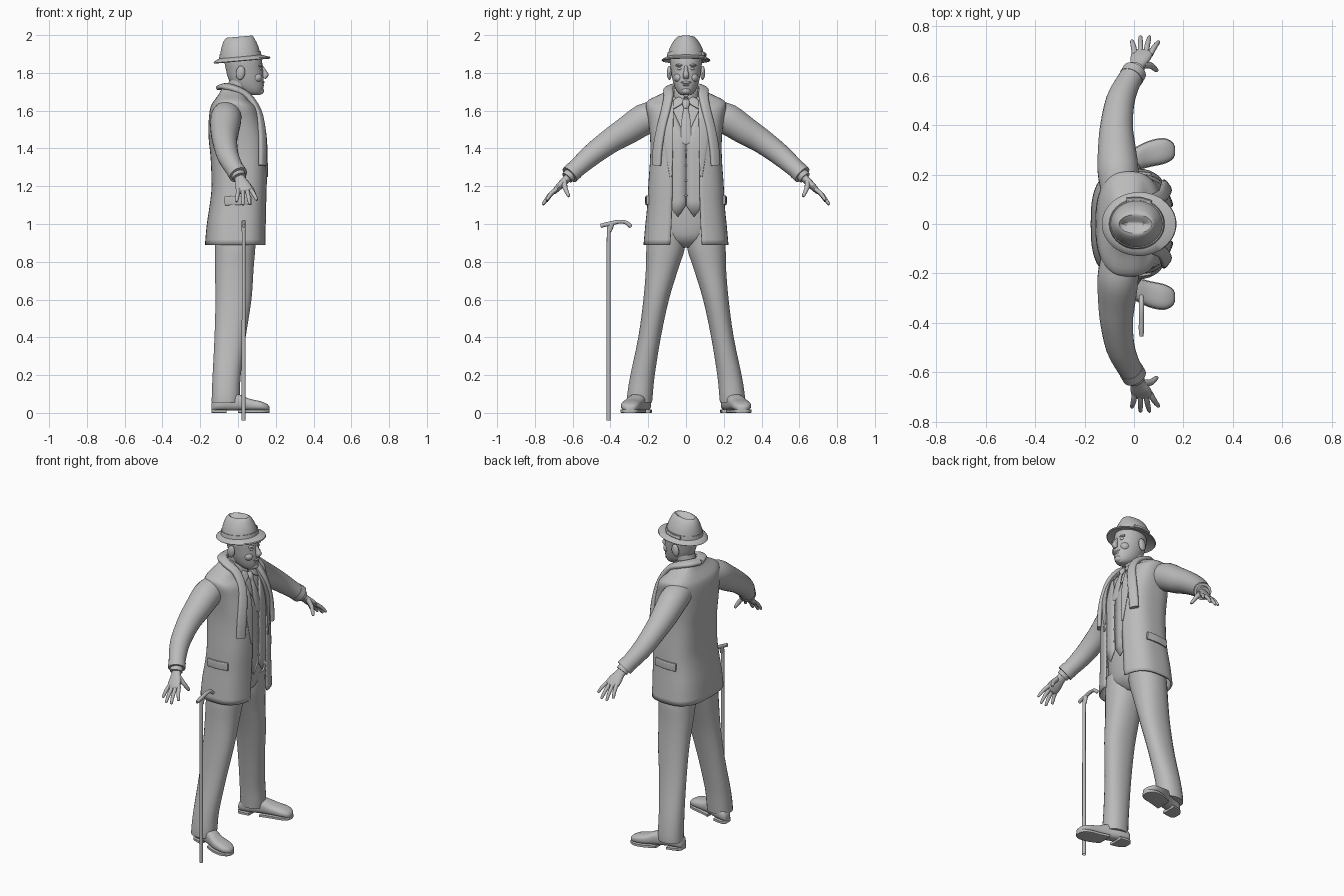
import bpy, bmesh, math
from mathutils import Vector, Matrix

grey = bpy.data.materials.new("plain_grey")
grey.diffuse_color = (0.5, 0.5, 0.5, 1)


def finish(name, bm, closed=True):
    if closed:
        bmesh.ops.recalc_face_normals(bm, faces=bm.faces)
    me = bpy.data.meshes.new(name)
    bm.to_mesh(me)
    bm.free()
    me.materials.append(grey)
    ob = bpy.data.objects.new(name, me)
    bpy.context.collection.objects.link(ob)
    return ob


def smooth_rows(rows, sub):
    """Catmull-Rom interpolation of tuples."""
    if sub < 2:
        return rows
    out, last = [], len(rows) - 1
    for i in range(last):
        a, b, c, d = rows[max(i - 1, 0)], rows[i], rows[i + 1], rows[min(i + 2, last)]
        for k in range(sub):
            t = k / sub
            out.append(tuple(q + .5 * t * (r - p + t * (2 * p - 5 * q + 4 * r - s + t * (3 * (q - r) + s - p)))
                             for p, q, r, s in zip(a, b, c, d)))
    return out + [rows[-1]]


def power(v, p):
    return math.copysign(abs(v) ** p, v)


def loft(name, rings, n=24, p=1.0, sub=3):
    """Closed skin over rings of (centre, half axis A, half axis B) as 9 numbers."""
    bm, rows = bmesh.new(), []
    for r in smooth_rows(rings, sub):
        c, a, b = Vector(r[:3]), Vector(r[3:6]), Vector(r[6:])
        ts = [2 * math.pi * (j + .5) / n for j in range(n)]
        rows.append([bm.verts.new(c + a * power(math.cos(t), p) + b * power(math.sin(t), p)) for t in ts])
    for u, v in zip(rows, rows[1:]):
        for j in range(n):
            bm.faces.new((u[j], u[(j + 1) % n], v[(j + 1) % n], v[j]))
    bm.faces.new(rows[0][::-1])
    bm.faces.new(rows[-1])
    return finish(name, bm)


def level(x, y, z, rx, ry):
    return (x, y, z, rx, 0, 0, 0, ry, 0)


def sweep(name, pts, normal, side=1, n=16, p=1.0, sub=3, tip=False):
    """Strip or limb along points of (x, y, z, half width, half thickness)."""
    P = [Vector((q[0], q[1] * side, q[2])) for q in pts]
    rings = []
    for i, q in enumerate(pts):
        t = (P[min(i + 1, len(P) - 1)] - P[max(i - 1, 0)]).normalized()
        nv = normal(q) if callable(normal) else normal
        nv = Vector((nv[0], nv[1] * side, nv[2]))
        w = t.cross(nv).normalized()
        m = w.cross(t)
        rings.append((*P[i], *(w * q[3]), *(m * q[4])))
    if tip:
        rings.append((*(P[-1] + t * q[4] * .7), *(w * q[3] * .5), *(m * q[4] * .5)))
    return loft(name, rings, n, p, sub)


def blob(name, loc, size, tilt=0):
    bm = bmesh.new()
    bmesh.ops.create_uvsphere(bm, u_segments=16, v_segments=10, radius=1)
    m = Matrix.Translation(loc) @ Matrix.Rotation(tilt, 4, 'Y') @ Matrix.Diagonal((*size, 1))
    bmesh.ops.transform(bm, matrix=m, verts=bm.verts)
    return finish(name, bm)


def shell(name, rows, scale, thick, n=56, p=.7):
    """Open-fronted garment over rows of (z, back x, front x, half width, half gap)."""
    bm, grid = bmesh.new(), []
    for z, x0, x1, ry, gap in smooth_rows(rows, 3):
        cx, rx, ry = (x0 + x1) / 2, (x1 - x0) / 2 * scale, ry * scale
        t0 = math.asin(min(.95, max(gap, .001) / ry) ** (1 / p))
        ts = [t0 + (2 * math.pi - 2 * t0) * j / n for j in range(n + 1)]
        grid.append([bm.verts.new((cx + rx * power(math.cos(t), p), ry * power(math.sin(t), p), z)) for t in ts])
    for u, v in zip(grid, grid[1:]):
        for j in range(n):
            bm.faces.new((u[j], u[j + 1], v[j + 1], v[j]))
    ob = finish(name, bm, False)
    mod = ob.modifiers.new("cloth", 'SOLIDIFY')
    mod.thickness, mod.offset = thick, -1
    return ob


# jacket
coat = [(.89, -.175, .15, .225, .085), (1.0, -.165, .15, .215, .078), (1.1, -.15, .152, .205, .075),
        (1.2, -.14, .155, .2, .072), (1.35, -.145, .155, .19, .075), (1.45, -.155, .15, .19, .085),
        (1.55, -.155, .125, .2, .09), (1.62, -.145, .10, .213, .085), (1.655, -.125, .06, .2, .08),
        (1.69, -.10, .04, .13, .07), (1.72, -.085, .03, .085, .05)]
shell("jacket", coat, 1, .01)

# waistcoat with two pointed front tips and a V neck
gaps = [.002, .002, .002, .002, .045, .075, .08]
vest = shell("waistcoat", [(z, a, b, w, g) for (z, a, b, w, _), g in zip(coat[2:9], gaps)], .94, .006)
for v in vest.data.vertices:
    if v.co.z < 1.101 and v.co.x > 0:
        v.co.z -= .07 * max(0, 1 - abs(abs(v.co.y) - .045) / .045)
for i in range(4):
    blob("waistcoat_button", (.142 + .003 * (i < 3), 0, 1.15 + .08 * i), (.005, .007, .007))

# shirt body, neck, tie
loft("shirt", [level((a + b) / 2, 0, z, (b - a) * .44, w * .88) for z, a, b, w, _ in coat[4:]], p=.75)
loft("neck", [level(-.015, 0, 1.62, .06, .06), level(-.005, 0, 1.69, .06, .058), level(.015, 0, 1.77, .06, .06)])
sweep("tie_knot", [(.072, 0, 1.655, .018, .01), (.088, 0, 1.635, .02, .014), (.097, 0, 1.61, .011, .01)], (1, 0, .4))
sweep("tie", [(.095, 0, 1.615, .011, .007), (.117, 0, 1.55, .024, .007), (.136, 0, 1.45, .032, .007),
              (.138, 0, 1.41, .02, .005)], (1, 0, .2))

# trousers
loft("hips", [level(-.01, 0, .875, .05, .04), level(-.01, 0, .92, .1, .13), level(-.005, 0, 1.0, .112, .18),
              level(0, 0, 1.14, .118, .18)], p=.9)


def outward(q):
    return (q[0] + .03, q[1] * .6, .25)


for s, tag in ((1, "left"), (-1, "right")):
    # leg
    loft(tag + "_trouser_leg", [level(-.012, s * .1, .99, .11, .09), level(-.015, s * .107, .88, .108, .103),
         level(-.02, s * .127, .76, .103, .086), level(-.024, s * .158, .6, .096, .068),
         level(-.042, s * .193, .4, .083, .06), level(-.06, s * .23, .2, .075, .065),
         level(-.064, s * .243, .1, .075, .068), level(-.066, s * .246, .055, .074, .067)], p=.9)
    # shoe with sole and heel
    foot = [(-.14, .222, .02, .05), (-.12, .224, .04, .08), (-.06, .237, .045, .1), (0, .26, .045, .1),
            (.06, .283, .051, .075), (.12, .295, .05, .062), (.155, .296, .033, .046), (.166, .296, .012, .032)]
    loft(tag + "_shoe", [(x, s * y, (t + .012) / 2, 0, w, 0, 0, 0, (t - .012) / 2) for x, y, w, t in foot], p=.75)
    for part, seg in (("sole", foot[3:]), ("heel", foot[:3])):
        loft(tag + "_shoe_" + part, [(x, s * y, .009, 0, w + .003, 0, 0, 0, .009) for x, y, w, t in seg], 12, .2)
    # sleeve and shirt cuff
    arm = [(-.06, .14, 1.58, .075), (-.065, .22, 1.555, .083), (-.07, .32, 1.49, .075), (-.07, .4, 1.44, .066),
           (-.055, .5, 1.365, .058), (-.025, .57, 1.303, .05), (0, .612, 1.265, .046)]
    sweep(tag + "_sleeve", [(*q, q[3]) for q in arm], (0, .6, .8), s, 24)
    sweep(tag + "_sleeve_band", [(-.012, .592, 1.283, .05, .05), (.002, .616, 1.26, .05, .05)], (0, .6, .8), s, 24, 1, 1)
    sweep(tag + "_shirt_cuff", [(-.005, .6, 1.275, .038, .036), (.008, .63, 1.245, .037, .034)], (0, .6, .8), s, 20, 1, 1)
    # hand
    sweep(tag + "_palm", [(.002, .61, 1.262, .026, .022), (.014, .64, 1.23, .03, .02), (.026, .67, 1.2, .041, .018),
                          (.035, .695, 1.174, .041, .013)], (-.1, .72, .68), s, 16, .9, 3, True)
    for x0, x1, y, z in ((.004, -.008, .738, 1.122), (.026, .026, .755, 1.106), (.047, .062, .755, 1.108),
                         (.066, .098, .735, 1.13)):
        base = (x0, .685, 1.185)
        mid = ((x0 + x1) / 2, .69 * .45 + y * .55, 1.185 * .45 + z * .55 + .006)
        sweep(tag + "_finger", [(*base, .0115, .0115), (*mid, .011, .011), (x1, y, z, .008, .008)],
              (0, .7, .7), s, 10, 1, 2, True)
    sweep(tag + "_thumb", [(.035, .645, 1.225, .017, .015), (.068, .64, 1.19, .013, .013), (.09, .622, 1.15, .009, .009)],
          (0, .7, .7), s, 10, 1, 2, True)
    # lapel, collar, scarf half, pocket flap
    sweep(tag + "_lapel", [(.066, .08, 1.657, .014, .006), (.113, .093, 1.58, .028, .006), (.136, .097, 1.5, .03, .006),
                           (.147, .09, 1.4, .022, .006), (.153, .08, 1.25, .006, .005)], (1, .25, .1), s, 12, .6)
    sweep(tag + "_collar_band", [(-.068, 0, 1.715, .022, .007), (-.05, .045, 1.715, .022, .007),
          (0, .064, 1.705, .024, .007), (.045, .045, 1.68, .024, .007), (.068, .012, 1.66, .016, .007)],
          lambda q: (q[0] + .005, q[1], 0), s, 12, .6)
    sweep(tag + "_collar_flap", [(.062, .015, 1.665, .016, .006), (.078, .045, 1.645, .026, .006),
                                 (.092, .07, 1.61, .004, .005)], (1, .2, .6), s, 12, .6)
    sweep(tag + "_scarf", [(-.09, 0, 1.725, .028, .014), (-.07, .06, 1.73, .028, .014), (-.01, .092, 1.715, .027, .015),
          (.055, .092, 1.678, .026, .015), (.106, .108, 1.6, .025, .014), (.126, .133, 1.5, .027, .014),
          (.131, .15, 1.4, .028, .014), (.13, .156, 1.31, .027, .013)], outward, s, 16, .7)
    sweep(tag + "_pocket_flap", [(-.07, .2, 1.122, .024, .008), (0, .208, 1.125, .024, .008),
                                 (.07, .2, 1.128, .024, .008)], lambda q: (q[0] * .6, 1, 0), s, 12, .3)
    # ear, eye, brow, cheek
    blob(tag + "_ear", (.013, s * .088, 1.8), (.024, .013, .038), .15)
    blob(tag + "_eye", (.116, s * .031, 1.822), (.012, .014, .008))
    blob(tag + "_brow", (.117, s * .033, 1.84), (.013, .024, .007))
    blob(tag + "_cheek", (.098, s * .038, 1.775), (.03, .026, .026))

# head
loft("head", [level(.085, 0, 1.682, .03, .022), level(.072, 0, 1.695, .055, .042), level(.055, 0, 1.725, .08, .06),
              level(.042, 0, 1.77, .094, .073), level(.034, 0, 1.815, .098, .08), level(.028, 0, 1.86, .1, .085),
              level(.025, 0, 1.91, .09, .08)], 28)
sweep("nose", [(.12, 0, 1.838, .009, .01), (.135, 0, 1.81, .011, .014), (.145, 0, 1.787, .017, .018),
               (.138, 0, 1.771, .014, .01)], (1, 0, .3))
blob("upper_lip", (.127, 0, 1.75), (.014, .028, .008))
blob("lower_lip", (.126, 0, 1.735), (.013, .021, .006))
blob("chin", (.115, 0, 1.705), (.023, .026, .02))


# hat: brim, pinched crown, band, bow; all tipped slightly back
def tipped(x, z, rx, ry):
    return (x, 0, z + .09 * (x - .02), rx, 0, .09 * rx, 0, ry, 0)


loft("hat_brim", [tipped(.02, 1.878, .1, .09), tipped(.021, 1.862, .147, .125), tipped(.021, 1.866, .151, .129),
                  tipped(.021, 1.872, .148, .126), tipped(.012, 1.887, .112, .1)], 40, 1, 1)
loft("hat_crown", [tipped(.012, 1.88, .11, .1), tipped(.009, 1.93, .1, .087), tipped(.006, 1.968, .086, .067),
                   tipped(.006, 1.986, .075, .052), tipped(.006, 1.993, .066, .038), tipped(.002, 1.982, .056, .02),
                   tipped(0, 1.972, .045, .006)], 40, 1, 2)
loft("hat_band", [tipped(.012, 1.882, .113, .103), tipped(.011, 1.908, .109, .097)], 40, 1, 1)
sweep("hat_bow", [(-.03, .098, 1.893, .011, .007), (.02, .101, 1.897, .008, .008), (.07, .087, 1.902, .011, .007)],
      (.25, 1, .3), 1, 12, .4)

# walking cane
loft("cane_shaft", [level(.03, -.41, 0, .011, .011), level(.03, -.41, .03, .011, .011), level(.03, -.41, .9, .01, .01),
                    level(.03, -.405, .96, .011, .012), level(.03, -.395, 1.0, .011, .018)], 14, 1, 2)
sweep("cane_handle", [(.03, -.453, .99, .008, .011), (.03, -.43, .996, .011, .011), (.03, -.4, 1.002, .011, .012),
                      (.03, -.355, 1.012, .011, .01), (.03, -.32, 1.009, .011, .01), (.03, -.295, .99, .01, .011)],
      (0, 0, 1), 1, 14, 1, 3, True)

# smooth shading with crisp edges
bpy.ops.object.select_all(action='SELECT')
bpy.context.view_layer.objects.active = bpy.context.selected_objects[0]
bpy.ops.object.shade_smooth_by_angle(angle=math.radians(40))
